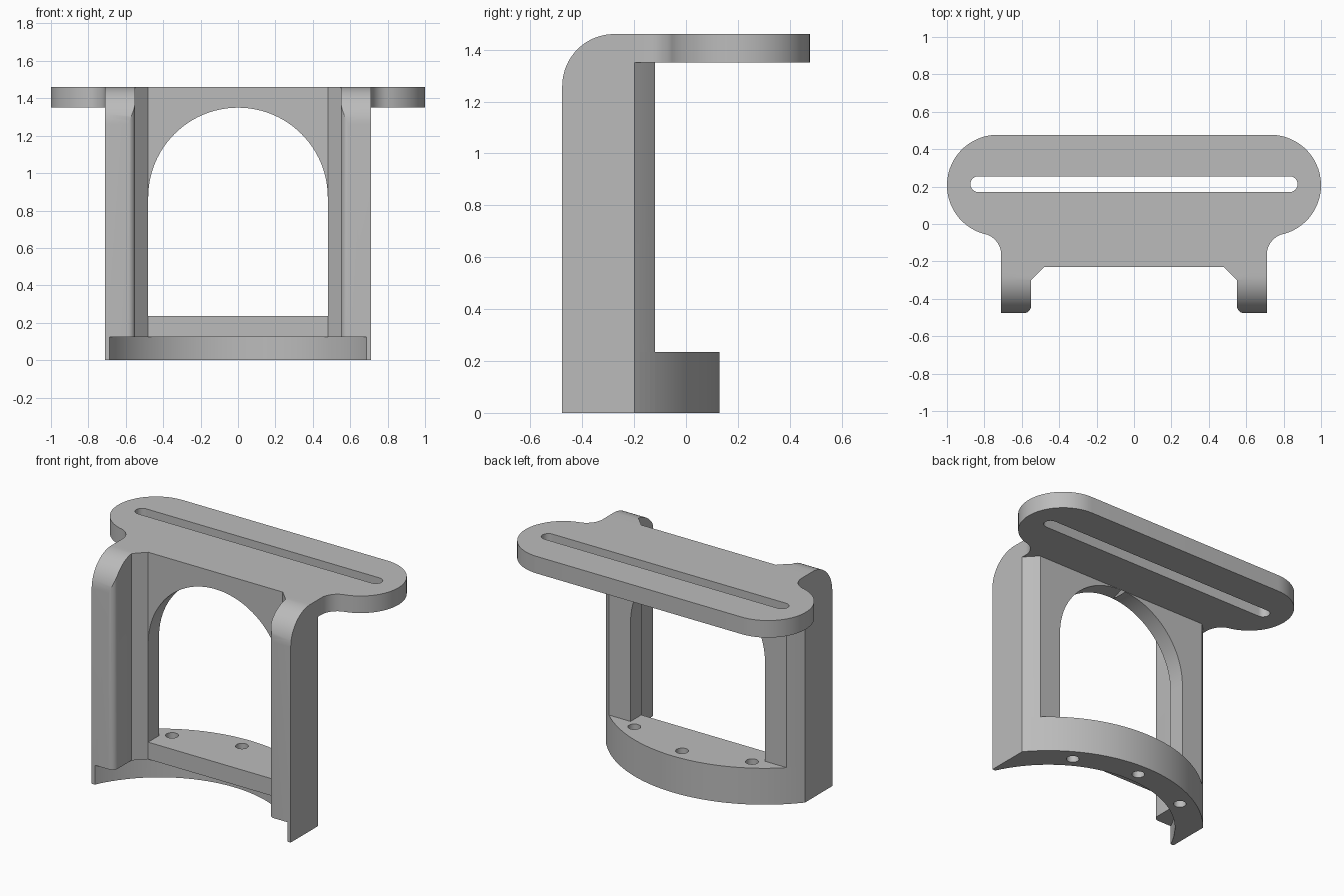
import bpy
import bmesh
from math import sin, cos, radians, asin, acos, degrees
from mathutils import Matrix

cube = bpy.data.objects.get("Cube")
if cube:
    bpy.data.objects.remove(cube, do_unlink=True)

grey = bpy.data.materials.new("plain grey")
grey.use_nodes = True
GREY = (0.5, 0.5, 0.5, 1)
grey.diffuse_color = GREY
grey.node_tree.nodes["Principled BSDF"].inputs["Base Color"].default_value = GREY

HEIGHT, PLATE_Z, LEDGE_Z, CUT_Z = 1.46, 1.35, 0.235, 0.125
FRONT, WALL_F, WALL_B = -0.477, -0.23, -0.12
SIDE = 0.71
AXIS_Y, RIM, BORE, HOLE_RING = -0.80, 0.93, 0.76, 0.84


def arc(cx, cy, r, a, b, n):
    """Points along an arc, angles in degrees."""
    return [(cx + r * cos(radians(a + (b - a) * i / n)),
             cy + r * sin(radians(a + (b - a) * i / n))) for i in range(n + 1)]


def mirrored(half):
    """Close a half outline by reflecting it across x = 0."""
    return half + [(-x, y) for x, y in reversed(half) if abs(x) > 1e-5]


def prism(name, outline, low, high, plane="XY"):
    """Extrude a closed outline along the axis normal to its plane."""
    place = {"XY": lambda u, v: (u, v, low),
             "XZ": lambda u, v: (u, low, v),
             "YZ": lambda u, v: (low, u, v)}[plane]
    step = {"XY": (0, 0, 1), "XZ": (0, 1, 0), "YZ": (1, 0, 0)}[plane]
    bm = bmesh.new()
    face = bm.faces.new([bm.verts.new(place(u, v)) for u, v in outline])
    new = bmesh.ops.extrude_face_region(bm, geom=[face])["geom"]
    bmesh.ops.translate(bm, vec=[s * (high - low) for s in step],
                        verts=[g for g in new if isinstance(g, bmesh.types.BMVert)])
    bmesh.ops.recalc_face_normals(bm, faces=bm.faces)
    mesh = bpy.data.meshes.new(name)
    bm.to_mesh(mesh)
    bm.free()
    mesh.materials.append(grey)
    obj = bpy.data.objects.new(name, mesh)
    bpy.context.collection.objects.link(obj)
    return obj


def combine(target, other, operation):
    """Apply a boolean and discard the helper."""
    other.hide_render = True
    mod = target.modifiers.new(operation, "BOOLEAN")
    mod.operation, mod.object, mod.solver = operation, other, "EXACT"
    bpy.context.view_layer.objects.active = target
    bpy.ops.object.modifier_apply(modifier=mod.name)
    bpy.data.objects.remove(other, do_unlink=True)


# Upright wall with two forward flanges
side_angle = degrees(acos(SIDE / RIM))
wall_angle = degrees(asin((WALL_B - AXIS_Y) / RIM))
corner = arc(0, AXIS_Y, RIM, side_angle, wall_angle, 4)
frame = prism("bracket_frame", mirrored(
    [(0, WALL_F), (0.48, WALL_F), (0.55, -0.30)]
    + arc(0.59, FRONT + 0.04, 0.04, 180, 270, 6)
    + [(SIDE, FRONT)] + corner + [(0, WALL_B)]), 0, HEIGHT)

# Arched opening
combine(frame, prism("arch_cutter", [(-0.48, LEDGE_Z), (0.48, LEDGE_Z)]
        + arc(0, 0.87, 0.48, 0, 180, 48), -0.4, 0.1, "XZ"), "DIFFERENCE")

# Rounded top front of the flanges
combine(frame, prism("round_cutter", arc(FRONT + 0.2, HEIGHT - 0.2, 0.2, 90, 180, 16)
        + [(-0.6, HEIGHT - 0.2), (-0.6, 1.6), (FRONT + 0.2, 1.6)],
        -0.9, 0.9, "YZ"), "DIFFERENCE")

# Slotted top plate with filleted neck
plate = prism("top_plate", mirrored(
    [(0, 0.477)] + arc(0.73, 0.207, 0.27, 90, -75.5, 28)
    + arc(0.825, -0.165, 0.115, 104.5, 180, 12)
    + [(SIDE, WALL_F), (0, WALL_F)]), PLATE_Z, HEIGHT)
slot = mirrored(arc(0.833, 0.213, 0.042, 90, -90, 12))
combine(plate, prism("slot_cutter", slot, 1.2, 1.6), "DIFFERENCE")
combine(frame, plate, "UNION")

# Curved ledge at the foot
rim = corner + arc(0, AXIS_Y, RIM, wall_angle, 90, 24)[1:]
ledge = prism("foot_ledge", mirrored([(0, WALL_F), (0.48, WALL_F)] + rim), 0, LEDGE_Z)
combine(frame, ledge, "UNION")

# Concave relief under the foot
combine(frame, prism("relief_cutter", arc(0, AXIS_Y, BORE, 0, 360, 128)[:-1],
                     -0.1, CUT_Z), "DIFFERENCE")

# Screw holes along the ledge
for angle in (60, 90, 120):
    x = HOLE_RING * cos(radians(angle))
    y = AXIS_Y + HOLE_RING * sin(radians(angle))
    combine(frame, prism("hole_cutter", arc(x, y, 0.038, 0, 360, 24)[:-1],
                         -0.1, 0.4), "DIFFERENCE")

bpy.ops.object.select_all(action="DESELECT")
frame.select_set(True)
bpy.context.view_layer.objects.active = frame
bpy.ops.object.shade_smooth_by_angle(angle=radians(25))
